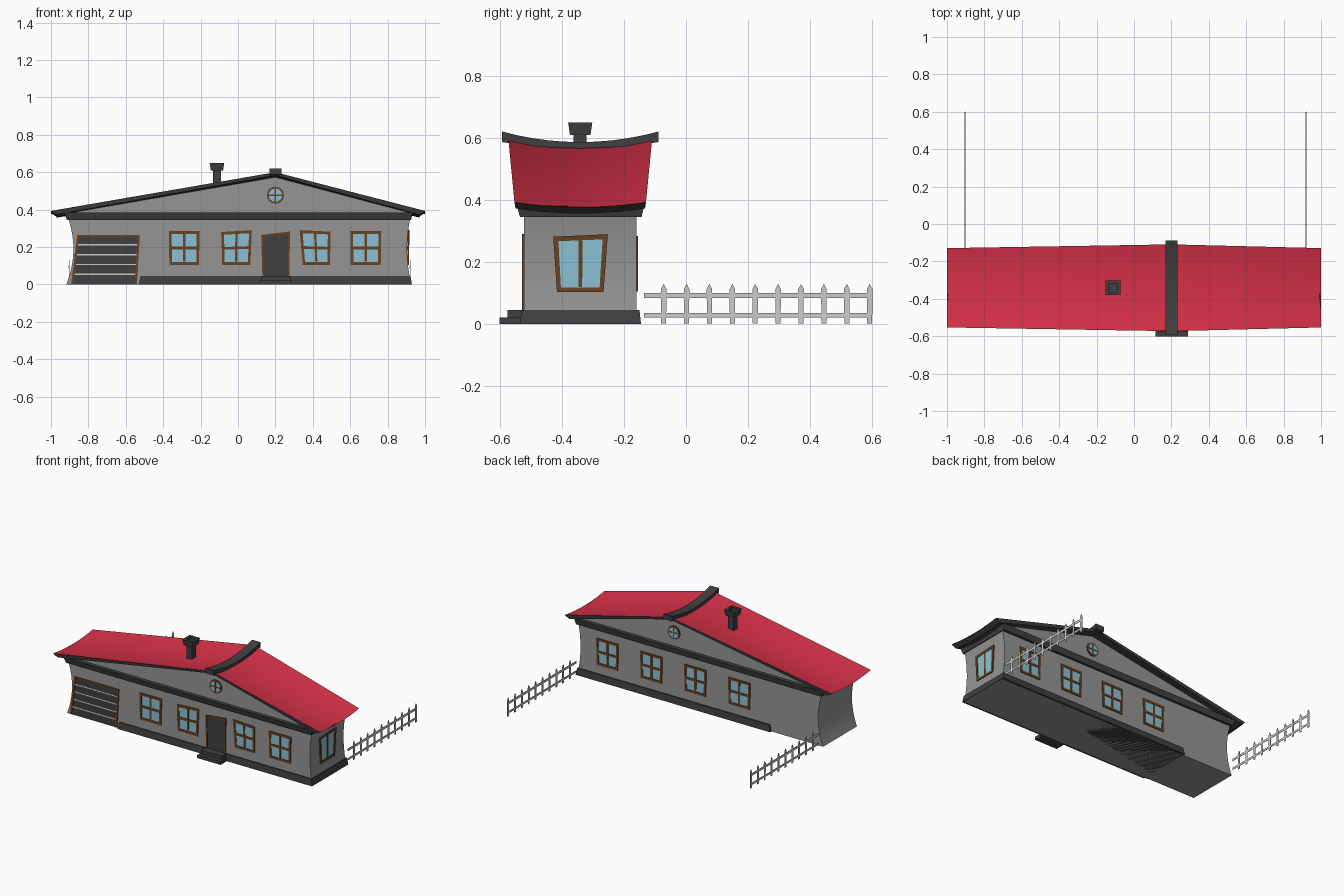
import bpy, bmesh, math
from mathutils import Vector, Matrix

cube = bpy.data.objects.get("Cube")
if cube:
    bpy.data.objects.remove(cube)


def material(name, r, g, b):
    m = bpy.data.materials.new(name)
    m.use_nodes = True
    m.diffuse_color = (r, g, b, 1)
    m.node_tree.nodes["Principled BSDF"].inputs["Base Color"].default_value = (r, g, b, 1)
    return m


RED = material("roof red", .68, .03, .065)
WALL = material("wall grey", .3, .3, .3)
DARK = material("charcoal", .05, .05, .05)
WOOD = material("brown wood", .15, .055, .015)
GLASS = material("window blue", .26, .53, .66)
PALE = material("pale grey", .6, .6, .6)

FRONT, BACK, MID = -.522, -.16, -.341


def finish(name, bm, *mats, smooth=False):
    bmesh.ops.recalc_face_normals(bm, faces=bm.faces)
    me = bpy.data.meshes.new(name)
    bm.to_mesh(me)
    bm.free()
    for m in mats:
        me.materials.append(m)
    ob = bpy.data.objects.new(name, me)
    bpy.context.collection.objects.link(ob)
    if smooth:
        bpy.ops.object.select_all(action='DESELECT')
        ob.select_set(True)
        bpy.context.view_layer.objects.active = ob
        bpy.ops.object.shade_smooth_by_angle(angle=math.radians(30))
    return ob


def loft(bm, rings):
    """Skin a list of equal point rings and cap both ends."""
    rows = [[bm.verts.new(p) for p in ring] for ring in rings]
    n = len(rows[0])
    for a, b in zip(rows, rows[1:]):
        for i in range(n):
            bm.faces.new((a[i], a[(i + 1) % n], b[(i + 1) % n], b[i]))
    bm.faces.new(rows[0])
    bm.faces.new(rows[-1])


def rect(x0, x1, y0, y1, z):
    return [(x0, y0, z), (x1, y0, z), (x1, y1, z), (x0, y1, z)]


def block(name, mat, *rings):
    bm = bmesh.new()
    loft(bm, [rect(*r) for r in rings])
    return finish(name, bm, mat)


# Walls, pinched inwards at both ends
def end_x(side, z):
    t = (z - .19) / .17
    return -.88 - .03 * t * t if side < 0 else .904 + .018 * t * t


bm = bmesh.new()
loft(bm, [rect(end_x(-1, z), end_x(1, z), FRONT, BACK, z)
          for z in [.345 * i / 8 for i in range(9)]])
finish("walls", bm, WALL, smooth=True)

# Plinth, door steps and cornice
block("plinth", DARK, (-.53, .93, -.535, -.145, 0), (-.52, .922, -.53, -.15, .045))
block("lower_step", DARK, (.115, .29, -.602, -.53, 0), (.115, .29, -.602, -.53, .021))
block("upper_step", DARK, (.125, .28, -.575, -.525, .02), (.125, .28, -.575, -.525, .045))
block("cornice", DARK, (-.915, .925, -.535, -.143, .345), (-.93, .935, -.546, -.135, .384))


# Roof: two sagging slopes, red above and charcoal on edges and underside
def roof_ring(x, zc, sag, half, thick, inset):
    ts = [i / 5 - 1 for i in range(11)]
    top = [(x, MID + half * t, zc + sag * t * t) for t in ts]
    low = [(x - inset, MID + half * .985 * t, zc - thick + sag * t * t) for t in reversed(ts)]
    return top + low


bm = bmesh.new()
loft(bm, [roof_ring(-1, .377, .016, .212, .02, -.03),
          roof_ring(.2, .57, .03, .232, .016, 0),
          roof_ring(1, .377, .016, .212, .02, .03)])
roof = finish("roof", bm, DARK, RED, smooth=True)
for p in roof.data.polygons:
    p.material_index = int(p.normal.z > .6)

# Curved ridge cap with heavier ends
bm = bmesh.new()
rings = []
for i in range(11):
    t = i / 5 - 1
    top, low = .587 + .034 * t * t, .567 + .02 * t * t
    y = MID + .252 * t
    rings.append([(.168, y, low), (.168, y, top), (.232, y, top), (.232, y, low)])
loft(bm, rings)
finish("ridge_cap", bm, DARK, smooth=True)

# Gable panels
for name, y0, y1 in (("front_gable", FRONT, FRONT + .02), ("back_gable", BACK - .02, BACK)):
    bm = bmesh.new()
    outline = [(-.91, .375), (.91, .375), (.91, .393), (.2, .577), (-.91, .388)]
    loft(bm, [[(x, y, z) for x, z in outline] for y in (y0, y1)])
    finish(name, bm, WALL)

# Chimney with a hollow flared cap
block("chimney_shaft", DARK, (-.134, -.091, -.362, -.32, .5), (-.134, -.091, -.362, -.32, .615))
bm = bmesh.new()
loft(bm, [rect(-.1125 - h, -.1125 + h, MID - h, MID + h, z)
          for h, z in ((.033, .61), (.039, .65), (.022, .65), (.022, .625))])
finish("chimney_cap", bm, DARK)


# Openings: each face of the house maps (across, up, out) to space
def on_front(u, z, d):
    return Vector((u, FRONT - d, z))


def on_back(u, z, d):
    return Vector((u, BACK + d, z))


def on_end(u, z, d):
    return Vector((end_x(1, z) + d, u, z))


def plates(name, place, corners, cells, depth, mat):
    """Thin plates given as fractions of a skewed four-cornered opening."""
    bl, br, tr, tl = [Vector(c) for c in corners]
    bm = bmesh.new()
    for u0, u1, v0, v1 in cells:
        pts = []
        for u, v in ((u0, v0), (u1, v0), (u1, v1), (u0, v1)):
            pts.append(bl.lerp(br, u).lerp(tl.lerp(tr, u), v))
        loft(bm, [[place(p.x, p.y, d) for p in pts] for d in (-.002, depth)])
    finish(name, bm, mat)


def border(w, h):
    return [(0, w, 0, 1), (1 - w, 1, 0, 1), (w, 1 - w, 0, h), (w, 1 - w, 1 - h, 1)]


def window(name, place, corners):
    plates(name + "_glass", place, corners, [(.02, .98, .02, .98)], .002, GLASS)
    cross = [(.46, .54, .09, .91), (.09, .46, .46, .54), (.54, .91, .46, .54)]
    plates(name + "_frame", place, corners, border(.09, .085) + cross, .006, WOOD)


def quad(b0, b1, t0, t1, z0=.105, zl=.285, zr=.285):
    return [(b0, z0), (b1, z0), (t1, zr), (t0, zl)]


fronts = [quad(-.367, -.208, -.37, -.206), quad(-.084, .066, -.09, .074, .105, .28, .29),
          quad(.346, .492, .33, .495, .105, .29, .282), quad(.603, .763, .6, .766)]
for i, corners in enumerate(fronts):
    window(f"front_window_{i + 1}", on_front, corners)
for i in range(4):
    c = -.29 + .33 * i
    window(f"back_window_{i + 1}", on_back, quad(c - .078, c + .078, c - .083, c + .083))
window("end_window", on_end, quad(-.416, -.266, -.428, -.252, .103, .282, .29))

# Front door
door = quad(.13, .275, .124, .278, .045, .265, .283)
plates("front_door", on_front, door, [(.02, .98, 0, .98)], .002, DARK)
plates("front_door_frame", on_front, door, border(.06, .04)[:2] + border(.06, .04)[3:], .006, WOOD)

# Garage door with pale panel seams
garage = quad(-.892, -.54, -.86, -.525, .002, .264, .264)
plates("garage_door", on_front, garage, [(.01, .99, 0, .99)], .002, DARK)
plates("garage_seams", on_front, garage,
       [(.03, .97, v - .014, v + .014) for v in (.2, .4, .6, .8)], .003, PALE)
plates("garage_frame", on_front, garage, border(.035, .03)[:2] + border(.035, .03)[3:], .006, WOOD)


# Round attic windows
def disc(name, y, out, radius, depth, mat):
    bm = bmesh.new()
    bmesh.ops.create_cone(bm, cap_ends=True, segments=16, radius1=radius, radius2=radius, depth=depth,
                          matrix=Matrix.Translation((.2, y + out * depth / 2, .477))
                          @ Matrix.Rotation(math.pi / 2, 4, 'X'))
    finish(name, bm, mat)


for side, place, y, out in (("front", on_front, FRONT, -1), ("back", on_back, BACK, 1)):
    disc(side + "_round_frame", y, out, .046, .005, WOOD)
    disc(side + "_round_glass", y, out, .036, .0065, GLASS)
    plates(side + "_round_bars", place, quad(.164, .236, .164, .236, .441, .513, .513),
           [(.45, .55, 0, 1), (0, .45, .45, .55), (.55, 1, .45, .55)], .0085, WOOD)

# Picket fences running back from both ends
for side, x in (("left", .92), ("right", -.903)):
    bm = bmesh.new()
    for z0, z1 in ((.022, .036), (.084, .1)):
        loft(bm, [rect(x - .002, x + .001, -.135, .598, z) for z in (z0, z1)])
    for i in range(10):
        y = -.072 + .0738 * i
        outline = [(y - .008, .003), (y + .008, .003), (y + .009, .113), (y, .13), (y - .009, .113)]
        loft(bm, [[(px, py, pz) for py, pz in outline] for px in (x - .001, x + .002)])
    finish(side + "_fence", bm, PALE)
